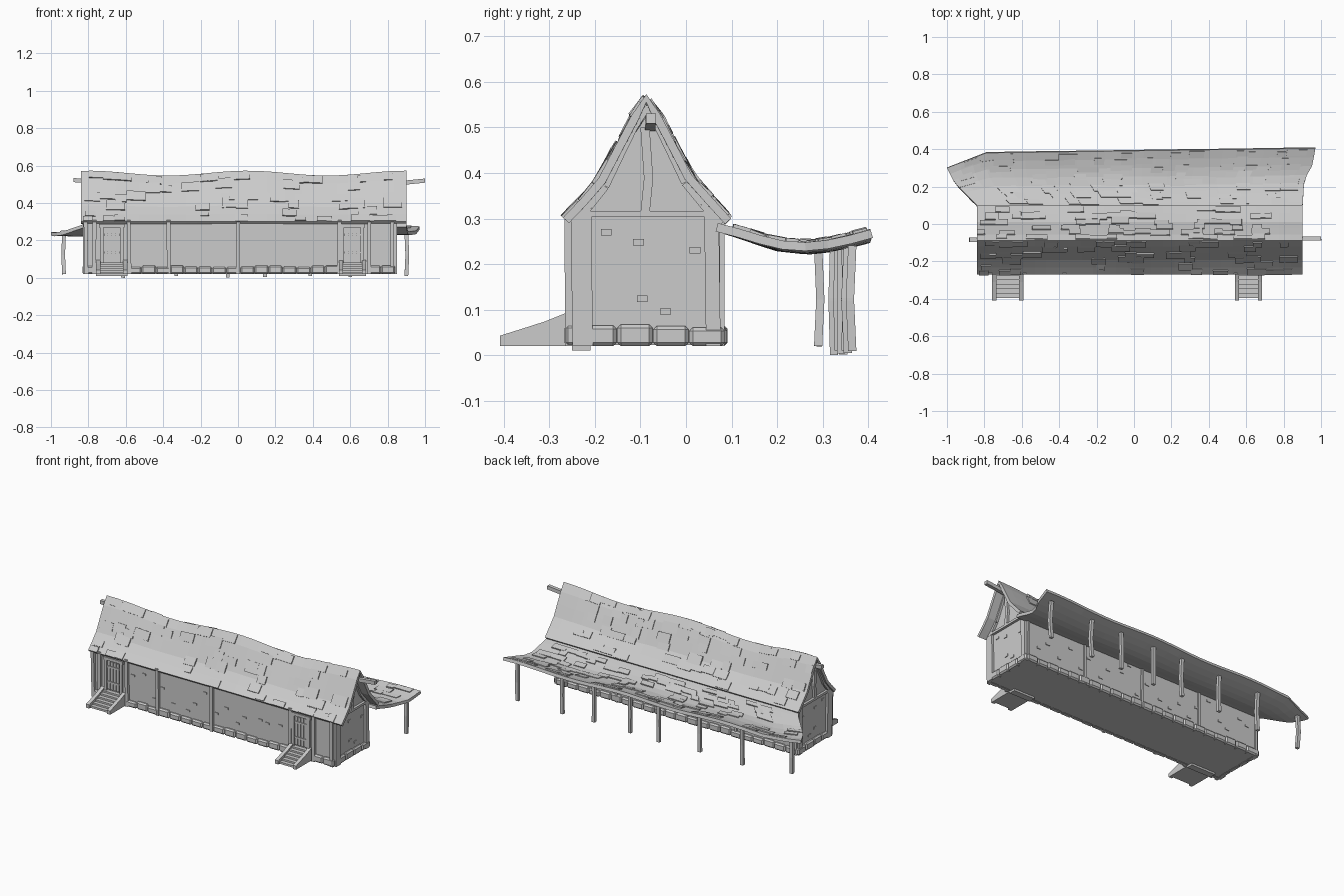
import bpy, bmesh, math, random
from mathutils import Vector, Matrix

if "Cube" in bpy.data.objects:
    bpy.data.objects.remove(bpy.data.objects["Cube"])

random.seed(4)
R = random.uniform


def interp(pts, x):
    for a, b in zip(pts, pts[1:]):
        if x <= b[0]:
            f = max(0, (x - a[0]) / (b[0] - a[0]))
            return a[1] + (b[1] - a[1]) * f
    return pts[-1][1]


def finish(name, bm, recalc=True, bevel=0):
    if recalc:
        bmesh.ops.recalc_face_normals(bm, faces=bm.faces)
    me = bpy.data.meshes.new(name)
    bm.to_mesh(me)
    bm.free()
    ob = bpy.data.objects.new(name, me)
    bpy.context.collection.objects.link(ob)
    if bevel:
        m = ob.modifiers.new("bevel", 'BEVEL')
        m.width, m.segments = bevel, 1
    return ob


def box(bm, x0, x1, y0, y1, z0, z1):
    M = Matrix.Translation(((x0 + x1) / 2, (y0 + y1) / 2, (z0 + z1) / 2))
    bmesh.ops.create_cube(bm, size=1, matrix=M @ Matrix.Diagonal((x1 - x0, y1 - y0, z1 - z0, 1)))


def beam(bm, p, q, w, h):
    p, q = Vector(p), Vector(q)
    d = (q - p).normalized()
    s = (Vector((0, 1, 0)) if abs(d.x) > .7 else Vector((1, 0, 0))).cross(d).normalized()
    rot = Matrix((d, s.cross(d), s)).transposed().to_4x4()
    bmesh.ops.create_cube(bm, size=1, matrix=Matrix.Translation((p + q) / 2) @ rot
                          @ Matrix.Diagonal(((q - p).length, w, h, 1)))


def prism(bm, prof, x0, x1):
    a = [bm.verts.new((x0, y, z)) for y, z in prof]
    b = [bm.verts.new((x1, y, z)) for y, z in prof]
    bm.faces.new(a)
    bm.faces.new(b)
    for i in range(len(a)):
        j = (i + 1) % len(a)
        bm.faces.new((a[i], a[j], b[j], b[i]))


def sheet(name, fn, nu, nt, thick):
    bm = bmesh.new()
    g = [[bm.verts.new(fn(i / nu, j / nt)) for j in range(nt + 1)] for i in range(nu + 1)]
    for i in range(nu):
        for j in range(nt):
            bm.faces.new((g[i][j], g[i + 1][j], g[i + 1][j + 1], g[i][j + 1]))
    ob = finish(name, bm, False)
    m = ob.modifiers.new("thickness", 'SOLIDIFY')
    m.thickness, m.offset = thick, -1


def tiles(name, fn, t0, t1, rows, chance):
    bm = bmesh.new()
    step = (t1 - t0) / rows
    for r in range(rows):
        u = R(0, .03)
        while u < .95:
            w = R(.025, .06)
            if random.random() < chance:
                a = max(t0, t0 + (r + R(-.2, .2)) * step)
                b = min(t1, a + step * R(.7, 1.1))
                c = [fn(min(x, 1), t) for x, t in ((u, a), (u + w, a), (u + w, b), (u, b))]
                n = (c[1] - c[0]).cross(c[3] - c[0]).normalized()
                lo = [bm.verts.new(p - n * .004) for p in c]
                hi = [bm.verts.new(p + n * R(.004, .008)) for p in c]
                bm.faces.new(lo)
                bm.faces.new(hi)
                for i in range(4):
                    j = (i + 1) % 4
                    bm.faces.new((lo[i], lo[j], hi[j], hi[i]))
            u += w
    finish(name, bm)


# main roof: flared, wavy-ridged sheet with raised shingles
ROOF = [(-.27, .302), (-.232, .34), (-.192, .384), (-.156, .45), (-.12, .515), (-.087, .56),
        (-.055, .515), (-.022, .455), (.012, .392), (.055, .346), (.099, .3)]
RY = [(i / 10, p[0]) for i, p in enumerate(ROOF)]
RZ = [(i / 10, p[1]) for i, p in enumerate(ROOF)]


def roof(u, t):
    x = -.84 + 1.74 * u
    z = interp(RZ, t)
    wave = .013 * math.cos(2 * math.pi * (x - .05) / .85)
    return Vector((x, interp(RY, t), z + wave * (z - .3) / .26))


sheet("main_roof", roof, 28, 10, .018)
tiles("front_shingles", roof, 0, .49, 6, .4)
tiles("back_shingles", roof, .51, 1, 6, .4)

# rear lean-to roof: sagging canopy with splayed ends
LEAN = [(.07, .29), (.12, .276), (.2, .25), (.27, .244), (.33, .252), (.405, .272)]


def lean(u, t):
    y = .07 + t * (interp([(0, .3), (.107, .38), (1, .405)], u) - .07)
    xl = interp([(.07, -.82), (.1, -.84), (.22, -.96), (.3, -1)], y)
    xr = interp([(.07, .9), (.24, .91), (.3, .95), (.4, .97)], y)
    x = xl + (xr - xl) * u
    return Vector((x, y, interp(LEAN, y) + .006 * t * math.sin(x * 9)))


sheet("lean_to_roof", lean, 28, 7, .019)
tiles("lean_to_shingles", lean, .1, .98, 8, .45)

# lean-to posts, slightly crooked
bm = bmesh.new()
for x, y in ((-.93, .29), (-.615, .325), (-.33, .335), (-.055, .345),
             (.145, .34), (.386, .35), (.6, .355), (.9, .365)):
    b = .02 if y < .3 else R(0, .015)
    k = R(-.008, .008)
    beam(bm, (x, y, b), (x + k, y - k, .125), .02, .018)
    beam(bm, (x + k, y - k, .12), (x, y, .24), .02, .018)
finish("lean_to_posts", bm)

# walls with gable ends
X0, X1, Y0, Y1 = -.815, .835, -.25, .075
bm = bmesh.new()
prism(bm, [(Y0, .022), (Y1, .022), (Y1, .305), (.0, .385), (-.065, .49), (-.087, .525),
           (-.11, .49), (-.18, .385), (Y0, .305)], X0, X1)
finish("walls", bm)

# timber frame: wall posts, then gable timbers at both ends
bm = bmesh.new()
for x in (-.81, -.77, -.58, -.37, 0, .54, .7, .825):
    beam(bm, (x, Y0 - .004, .02), (x + R(-.006, .006), Y0 - .006, .31), .02, .022)
for x in (-.81, -.4, .01, .42, .825):
    beam(bm, (x, Y1, .02), (x + R(-.006, .006), Y1, .3), .014, .02)
for x, s in ((X0, -1), (X1, 1)):
    xm = x + s * .004
    beam(bm, (xm, -.227, .02), (xm, -.23, .31), .02, .045)
    beam(bm, (xm, .06, .02), (xm, .056, .31), .02, .032)
    beam(bm, (xm, -.24, .31), (xm, .075, .31), .022, .014)
    beam(bm, (xm, -.09, .31), (xm, -.082, .39), .02, .02)
    beam(bm, (xm, -.082, .385), (xm, -.09, .5), .02, .02)
    for side in (ROOF[:6:1], ROOF[5:]):
        for a, b in zip(side, side[1:]):
            beam(bm, (xm, a[0] * .88 - .0104, a[1] - .012), (xm, b[0] * .88 - .0104, b[1] - .012), .02, .022)
finish("timber_frame", bm)

# ridge poles sticking out of the gables
bm = bmesh.new()
beam(bm, (.7, -.08, .49), (1, -.077, .52), .022, .022)
beam(bm, (-.88, -.084, .523), (-.6, -.084, .5), .022, .022)
finish("ridge_poles", bm)

# foundation stones around the base
bm = bmesh.new()
for x0, x1, y, s in ((-.82, -.76, Y0, -1), (-.59, .54, Y0, -1), (.69, .84, Y0, -1), (X0, X1, Y1, 1)):
    n = max(1, round((x1 - x0) / .075))
    w = (x1 - x0) / n
    for i in range(n):
        o = y + s * R(.012, .017)
        box(bm, x0 + i * w, x0 + (i + 1) * w, min(o, y - s * .02), max(o, y - s * .02), .02, R(.058, .068))
for x, s in ((X0, -1), (X1, 1)):
    for i in range(4):
        o = x + s * R(.013, .018)
        y = -.23 + i * .079
        box(bm, min(o, x - s * .02), max(o, x - s * .02), y, y + .078, .02, R(.06, .068))
finish("foundation_stones", bm, bevel=.008)

# exposed bricks scattered over the walls
bm = bmesh.new()
for i in range(22):
    for y in (Y0, Y1):
        x, z = X0 + .06 + i * .071 + R(-.02, .02), R(.09, .27)
        if y > 0 or (-.55 < x < .5):
            box(bm, x - .013, x + .013, y - .004, y + .004, z - .006, z + .006)
for x in (X0, X1):
    for y, z in ((-.175, .27), (-.104, .248), (.02, .23), (-.096, .124), (-.045, .096)):
        box(bm, x - .004, x + .004, y - .012, y + .012, z - .007, z + .007)
finish("exposed_bricks", bm)

# doors with frames, and stairs with sloping side walls
doors, stairs = bmesh.new(), bmesh.new()
for x, w in ((-.675, .083), (.612, .072)):
    for k in range(4):
        px = x - .042 + k * .021
        box(doors, px, px + .018, Y0 - .007, Y0 + .01, .09, .265 + R(-.004, .004))
    for s in (-1, 1):
        box(doors, x + s * .053 - .009, x + s * .053 + .009, Y0 - .013, Y0 + .01, .08, .275)
    box(doors, x - .068, x + .068, Y0 - .014, Y0 + .01, .27, .288)
    for z in (.13, .225):
        box(doors, x - .042, x + .042, Y0 - .011, Y0, z, z + .012)
    for s in (-1, 1):
        e = x + s * w
        prism(stairs, [(-.408, .02), (-.408, .043), (-.36, .058), (-.31, .074), (-.255, .096), (-.24, .02)],
              e, e - s * .022)
    for k in range(6):
        box(stairs, x - w + .01, x + w - .01, -.395 + k * .024, -.24, .02, .032 + k * .01)
    box(stairs, x - w, x + w, -.25, -.21, .01, .06)
finish("doors", doors)
finish("stairs", stairs)
